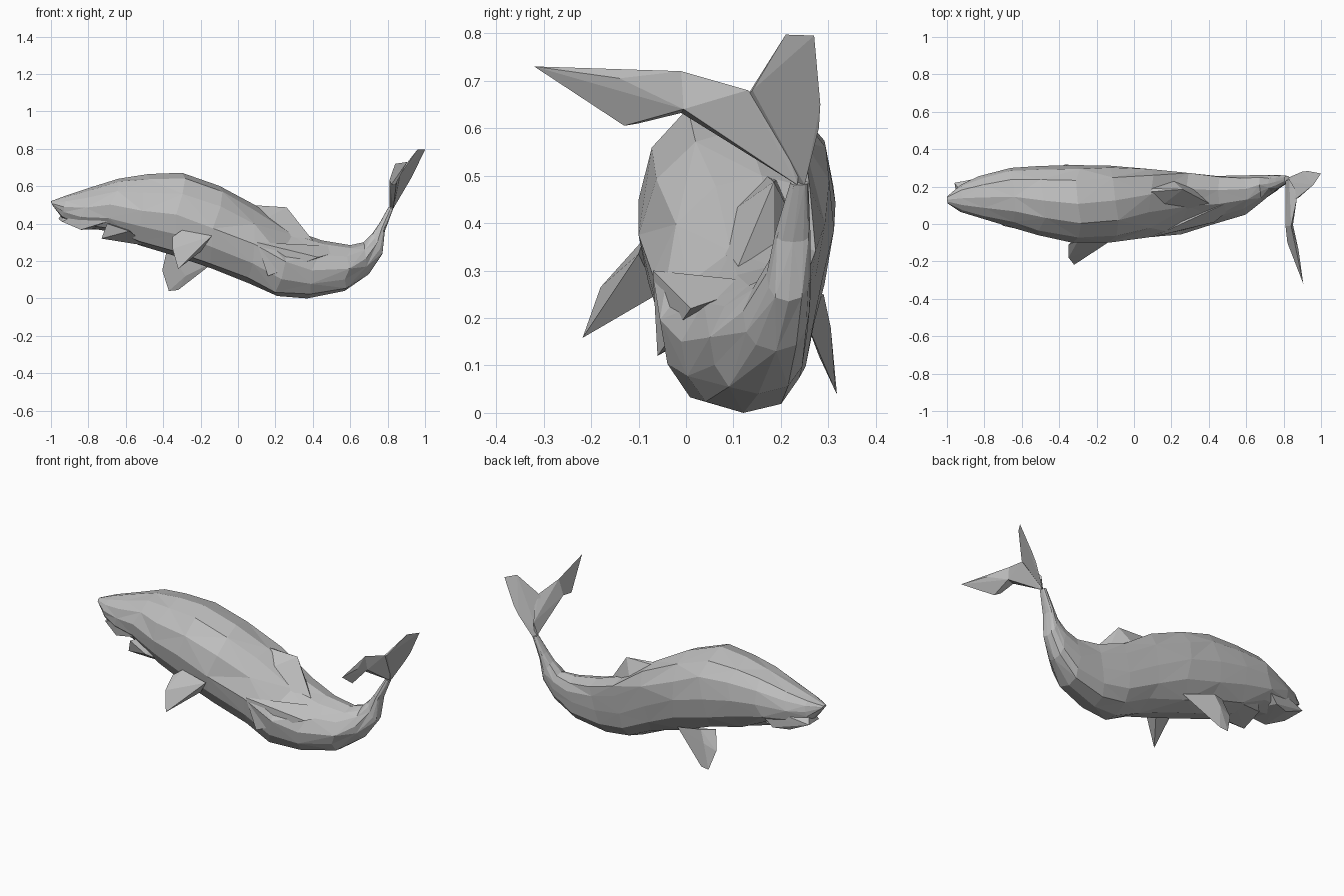
import bpy, bmesh, math, random
from mathutils import Vector

cube = bpy.data.objects.get("Cube")
if cube:
    bpy.data.objects.remove(cube, do_unlink=True)
random.seed(4)

grey = bpy.data.materials.new("whale grey")
grey.use_nodes = True
grey.diffuse_color = (0.52, 0.52, 0.52, 1)
grey.node_tree.nodes["Principled BSDF"].inputs["Base Color"].default_value = (0.52, 0.52, 0.52, 1)


def finish(bm, name):
    bmesh.ops.recalc_face_normals(bm, faces=bm.faces)
    mesh = bpy.data.meshes.new(name)
    bm.to_mesh(mesh)
    bm.free()
    mesh.materials.append(grey)
    obj = bpy.data.objects.new(name, mesh)
    bpy.context.collection.objects.link(obj)
    return obj


def hull(name, points):
    """Faceted solid wrapped around a few corner points."""
    bm = bmesh.new()
    for p in points:
        bm.verts.new(p)
    res = bmesh.ops.convex_hull(bm, input=bm.verts)
    loose = {v for v in res["geom_interior"] if isinstance(v, bmesh.types.BMVert)}
    bmesh.ops.delete(bm, geom=list(loose), context="VERTS")
    return finish(bm, name)


def loft(name, rings, sides, jitter):
    """Rings: top x, top z, bottom x, bottom z, min y, max y, lean of the top in y."""
    bm = bmesh.new()
    loops = []
    for i, (xt, zt, xb, zb, y0, y1, lean) in enumerate(rings):
        top, low = Vector((xt, 0, zt)), Vector((xb, 0, zb))
        mid, up = (top + low) / 2, (top - low) / 2
        loop = []
        for k in range(sides):
            a = math.tau * k / sides
            c, s = math.cos(a), math.sin(a)
            # The belly and the left side are squarer than the right of the back
            square = c < -.01 or s > .01
            width = math.copysign(abs(s) ** 0.72, s) if square else s
            p = mid + up * c
            p.y = (y0 + y1) / 2 + (y1 - y0) / 2 * width + lean * max(c, 0)
            p.y = min(max(p.y, y0), y1 + .005)
            if 0 < k != sides // 2:
                j = jitter * min(1, up.length * 5)
                p.x += random.uniform(-j, j)
                p.z += random.uniform(-j, j) / 3
            loop.append(bm.verts.new(p))
        loops.append(loop)
    for i, (a, b) in enumerate(zip(loops, loops[1:])):
        for k in range(sides):
            n = (k + 1) % sides
            if (i + k) % 2:
                tris = (a[k], a[n], b[n]), (a[k], b[n], b[k])
            else:
                tris = (a[k], a[n], b[k]), (a[n], b[n], b[k])
            for t in tris:
                bm.faces.new(t)
    bm.faces.new(loops[0])
    bm.faces.new(loops[-1])
    return finish(bm, name)


# Body: snout to tail stock, sweeping down and then up
loft("body", [
    (-1.0, .52, -.99, .495, .11, .15, 0),
    (-.92, .55, -.94, .43, .065, .21, 0),
    (-.80, .59, -.85, .385, .03, .255, 0),
    (-.64, .64, -.70, .36, -.01, .30, 0),
    (-.48, .665, -.53, .285, -.06, .31, 0),
    (-.30, .672, -.33, .225, -.10, .315, 0),
    (-.10, .602, -.14, .16, -.10, .312, .02),
    (.09, .50, .06, .08, -.07, .288, .05),
    (.28, .37, .21, .013, -.055, .268, .08),
    (.45, .31, .37, .0, -.01, .252, .06),
    (.60, .285, .57, .04, .05, .255, .035),
    (.67, .30, .70, .13, .12, .26, .02),
    (.72, .35, .77, .235, .17, .262, 0),
    (.755, .40, .785, .36, .188, .262, 0),
    (.805, .49, .83, .48, .22, .258, 0),
], 12, .02)

# Lower jaw and throat folds
hull("lower_jaw", [
    (-.96, .22, .425), (-.94, .10, .41), (-.93, .18, .47), (-.84, .06, .367),
    (-.84, .23, .37), (-.80, .25, .46), (-.75, .26, .37), (-.70, .27, .42),
    (-.70, .02, .41), (-.84, .05, .46)])
hull("throat", [
    (-.73, .02, .32), (-.70, -.01, .40), (-.58, -.035, .36), (-.48, .08, .28),
    (-.70, .18, .34), (-.48, .24, .30), (-.60, .27, .40)])

# Dorsal fin, its right face running down onto the flank
hull("dorsal_fin", [
    (.06, .17, .50), (.10, .19, .49), (.26, .185, .487), (.33, .185, .33),
    (.10, .06, .40), (.20, .24, .38), (.42, .10, .285)])

# Ridge along the right flank, running into the tail
hull("flank_ridge", [
    (.43, .01, .22), (.10, -.07, .30), (.16, -.06, .12), (.25, .08, .20), (.62, .17, .275)])

# Flippers
hull("right_flipper", [
    (-.30, -.09, .365), (-.14, -.10, .335), (-.35, -.11, .33), (-.20, -.06, .25),
    (-.35, -.18, .265), (-.32, -.218, .158), (-.30, -.07, .30)])
hull("left_flipper", [
    (-.38, .26, .26), (-.12, .25, .20), (-.30, .29, .25), (-.405, .295, .15),
    (-.37, .318, .04), (-.32, .315, .045), (-.28, .28, .12), (-.33, .305, .18)])

# Tail flukes
hull("right_fluke_root", [
    (.81, .23, .49), (.83, .235, .48), (.87, .13, .68), (.86, .19, .63),
    (.81, -.01, .632), (.84, -.01, .72), (.85, -.005, .64), (.83, .24, .56)])
hull("right_fluke_tip", [
    (.81, -.01, .632), (.84, -.01, .72), (.85, -.005, .64), (.82, -.10, .61),
    (.84, -.13, .605), (.88, -.14, .705), (.905, -.32, .73)])
hull("left_fluke", [
    (.81, .225, .49), (.83, .25, .48), (.86, .13, .67), (.88, .14, .68), (.93, .283, .65),
    (.90, .28, .60), (.96, .21, .797), (1.0, .27, .795)])
